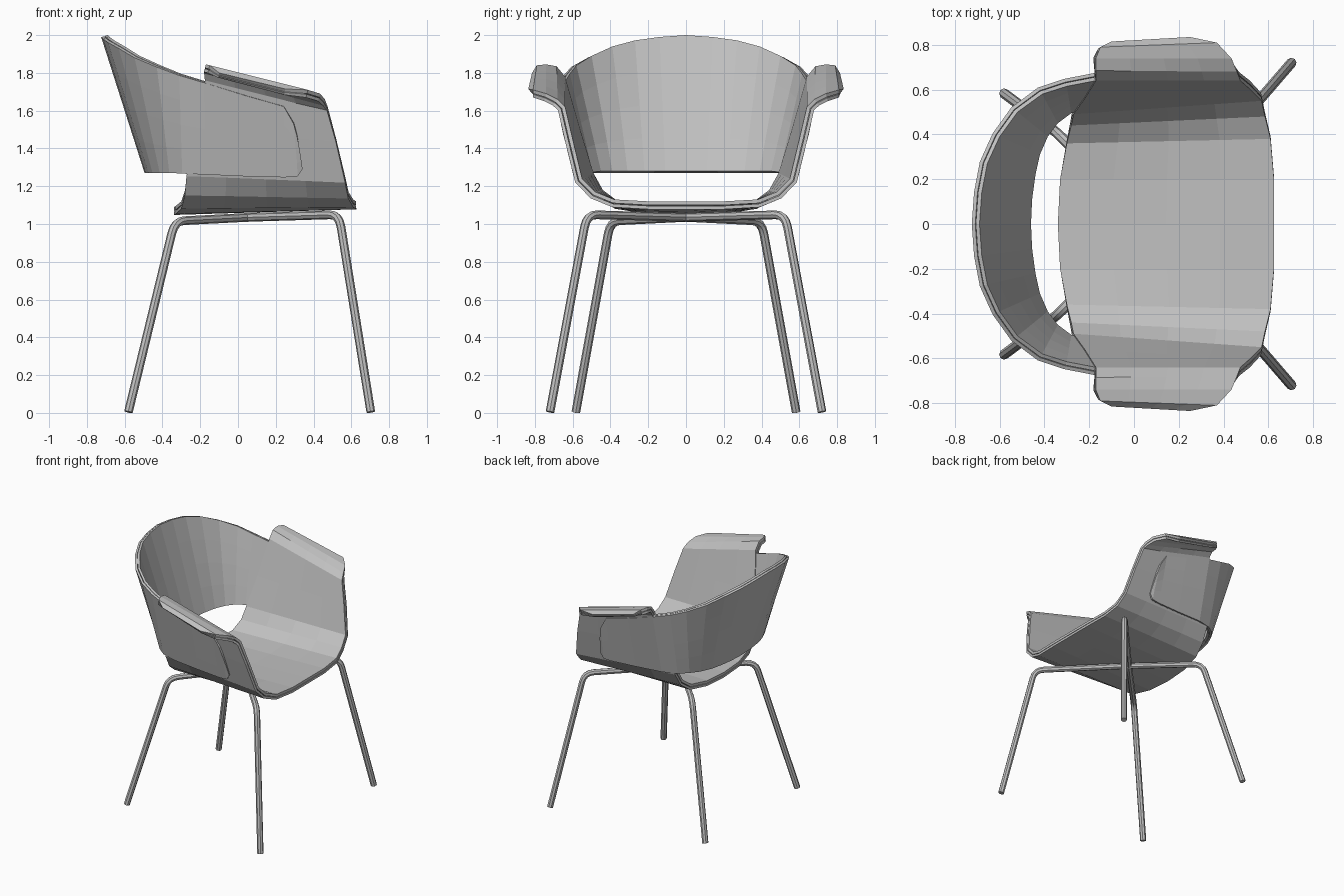
import bpy, bmesh
from mathutils import Vector

cube = bpy.data.objects.get("Cube")
if cube:
    bpy.data.objects.remove(cube, do_unlink=True)

grey = bpy.data.materials.new("plain grey")
grey.use_nodes = True
colour = (0.53, 0.53, 0.53, 1)
grey.diffuse_color = colour
grey.node_tree.nodes["Principled BSDF"].inputs["Base Color"].default_value = colour


def mirrored(half):
    """Full left-to-right edge line from its left half, centre point first."""
    left = [Vector(p) for p in half]
    right = [Vector((p.x, -p.y, p.z)) for p in left[1:]]
    return right[::-1] + left


def sheet(name, edge_a, edge_b, near, far, rows=4):
    """Ruled sheet between two edge lines, thickened outward from near to far."""
    bm = bmesh.new()
    grid = [[bm.verts.new(a.lerp(b, r / rows)) for a, b in zip(edge_a, edge_b)]
            for r in range(rows + 1)]
    for lo, hi in zip(grid, grid[1:]):
        for i in range(len(lo) - 1):
            bm.faces.new((lo[i], hi[i], hi[i + 1], lo[i + 1]))
    bm.normal_update()
    normals = [(v, v.normal.copy()) for v in bm.verts]
    for v, n in normals:
        v.co -= n * near
    mesh = bpy.data.meshes.new(name)
    bm.to_mesh(mesh)
    bm.free()
    mesh.materials.append(grey)
    obj = bpy.data.objects.new(name, mesh)
    bpy.context.collection.objects.link(obj)
    solid = obj.modifiers.new("thickness", "SOLIDIFY")
    solid.thickness = far - near
    solid.offset = -1


# Seat with its side walls and rolled arm flaps
seat_rear = mirrored([
    (-.34, 0, 1.09), (-.33, .2, 1.095), (-.30, .36, 1.12), (-.28, .44, 1.18),
    (-.27, .49, 1.27), (-.22, .56, 1.5), (-.17, .64, 1.78), (-.17, .685, 1.835),
    (-.17, .74, 1.845), (-.15, .79, 1.84), (-.10, .815, 1.80)])
seat_front = mirrored([
    (.625, 0, 1.12), (.625, .2, 1.12), (.61, .38, 1.13), (.585, .48, 1.17),
    (.57, .55, 1.24), (.52, .60, 1.45), (.475, .64, 1.62), (.46, .68, 1.66),
    (.435, .74, 1.69), (.37, .81, 1.71), (.25, .835, 1.715)])
sheet("seat_pad", seat_rear, seat_front, 0, .02)
sheet("seat_shell", seat_rear, seat_front, .024, .042)

# Wraparound backrest, hugging the outside of the side walls
back_top = mirrored([
    (-.69, 0, 2.0), (-.68, .14, 1.99), (-.655, .27, 1.972), (-.60, .39, 1.94),
    (-.52, .50, 1.89), (-.41, .58, 1.84), (-.30, .615, 1.795), (-.17, .64, 1.755),
    (.05, .64, 1.685), (.245, .638, 1.63), (.30, .628, 1.54), (.315, .615, 1.48)])
back_bottom = mirrored([
    (-.46, 0, 1.28), (-.455, .11, 1.28), (-.44, .22, 1.28), (-.42, .31, 1.28),
    (-.385, .39, 1.28), (-.34, .45, 1.28), (-.28, .495, 1.275), (-.17, .525, 1.27),
    (.05, .54, 1.26), (.25, .555, 1.255), (.315, .56, 1.26), (.335, .565, 1.30)])
sheet("backrest_pad", back_top, back_bottom, 0, .017)
sheet("backrest_shell", back_top, back_bottom, .020, .036)


def tube(name, path, radius=.023, bend=.07):
    """Round bar along a path with softened corners."""
    pts = [Vector(p) for p in path]
    line = [pts[0]]
    for a, b, c in zip(pts, pts[1:], pts[2:]):
        start = b + (a - b).normalized() * bend
        end = b + (c - b).normalized() * bend
        for k in range(5):
            t = k / 4
            line.append(start.lerp(b, t).lerp(b.lerp(end, t), t))
    line.append(pts[-1])
    curve = bpy.data.curves.new(name, "CURVE")
    curve.dimensions = "3D"
    curve.bevel_depth = radius
    curve.bevel_resolution = 2
    curve.use_fill_caps = True
    spline = curve.splines.new("POLY")
    spline.points.add(len(line) - 1)
    for sp, p in zip(spline.points, line):
        sp.co = (*p, 1)
    curve.materials.append(grey)
    obj = bpy.data.objects.new(name, curve)
    bpy.context.collection.objects.link(obj)
    bpy.ops.object.select_all(action="DESELECT")
    obj.select_set(True)
    bpy.context.view_layer.objects.active = obj
    bpy.ops.object.convert(target="MESH")
    bpy.ops.object.shade_smooth_by_angle()


# Two crossed leg frames, each running from a front foot to the opposite rear foot
for side, label in ((1, "left_front"), (-1, "right_front")):
    tube(label + "_leg_frame", [
        (.703, .72 * side, .005), (.535, .525 * side, 1.05),
        (.05, 0, 1.035), (-.335, -.40 * side, 1.015), (-.58, -.583 * side, .005)])
